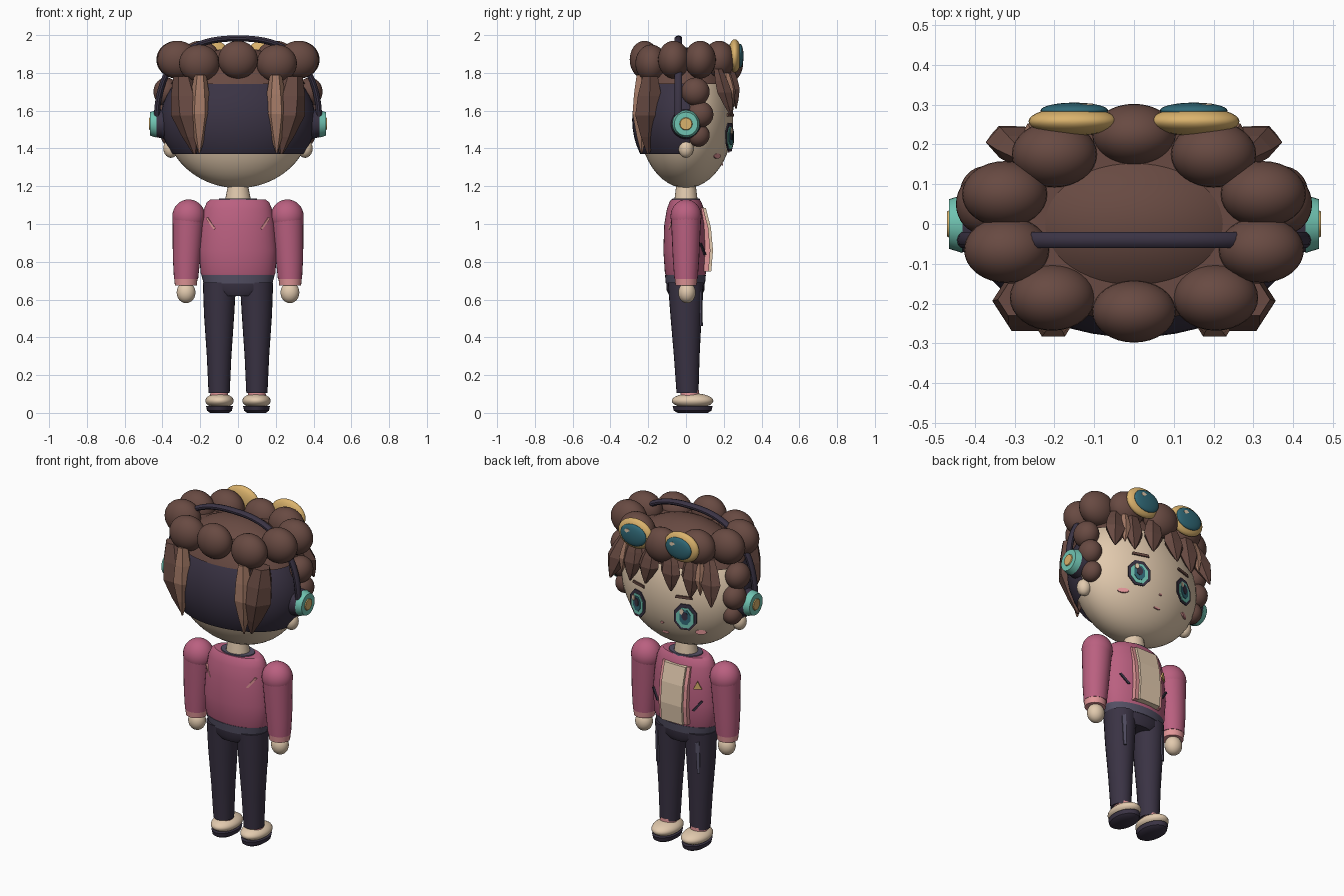
import bpy, bmesh, math
from mathutils import Vector, Matrix

if "Cube" in bpy.data.objects:
    bpy.data.objects.remove(bpy.data.objects["Cube"])


def srgb(r, g, b):
    def f(c):
        c /= 255
        return c / 12.92 if c <= 0.04045 else ((c + 0.055) / 1.055) ** 2.4
    return (f(r), f(g), f(b), 1)


COLOURS = dict(skin=(226, 202, 174), brown=(104, 74, 66), light_brown=(164, 122, 102),
               navy=(58, 51, 68), pink=(186, 96, 128), light_pink=(226, 150, 152),
               teal=(112, 196, 178), gold=(218, 178, 108), deep_teal=(48, 104, 118),
               slate=(84, 80, 100))
MATS = {}
for key, rgb in COLOURS.items():
    MATS[key] = bpy.data.materials.new(key)
    MATS[key].diffuse_color = srgb(*rgb)


def finish(name, bm, mat, smooth=True):
    bmesh.ops.recalc_face_normals(bm, faces=bm.faces)
    me = bpy.data.meshes.new(name)
    bm.to_mesh(me)
    bm.free()
    me.materials.append(MATS[mat])
    ob = bpy.data.objects.new(name, me)
    bpy.context.collection.objects.link(ob)
    if smooth:
        bpy.ops.object.select_all(action='DESELECT')
        ob.select_set(True)
        bpy.context.view_layer.objects.active = ob
        bpy.ops.object.shade_smooth_by_angle(angle=math.radians(40))
    return ob


def ball(name, loc, size, mat, cuts=(), seg=32):
    """Ellipsoid, optionally trimmed: each cut is (point, normal), the normal side goes."""
    bm = bmesh.new()
    bmesh.ops.create_uvsphere(bm, u_segments=seg, v_segments=seg // 2, radius=1)
    bm.transform(Matrix.Translation(loc) @ Matrix.Diagonal((*size, 1)))
    for co, no in cuts:
        bmesh.ops.bisect_plane(bm, geom=bm.verts[:] + bm.edges[:] + bm.faces[:],
                               plane_co=co, plane_no=no, clear_outer=True)
    return finish(name, bm, mat)


def loft(name, rings, mat, n=24, smooth=True):
    """Skin of elliptical rings (x, y, z, rx, ry) with closed ends."""
    bm = bmesh.new()
    loops = []
    for x, y, z, rx, ry in rings:
        loops.append([bm.verts.new((x + rx * math.cos(2 * math.pi * i / n),
                                    y + ry * math.sin(2 * math.pi * i / n), z)) for i in range(n)])
    for a, b in zip(loops, loops[1:]):
        for i in range(n):
            bm.faces.new((a[i], a[(i + 1) % n], b[(i + 1) % n], b[i]))
    bm.faces.new(loops[0])
    bm.faces.new(loops[-1])
    return finish(name, bm, mat, smooth)


def prism(name, pts, depth, mat, loc=(0, 0, 0), yaw=0.0):
    """Outline in local XZ, thickened along local Y."""
    bm = bmesh.new()
    f = bm.faces.new([bm.verts.new((x, -depth / 2, z)) for x, z in pts])
    ext = bmesh.ops.extrude_face_region(bm, geom=[f])['geom']
    bmesh.ops.translate(bm, vec=(0, depth, 0), verts=[v for v in ext if isinstance(v, bmesh.types.BMVert)])
    bm.transform(Matrix.Translation(loc) @ Matrix.Rotation(yaw, 4, 'Z'))
    return finish(name, bm, mat, False)


def disc(name, loc, r, depth, mat, axis='X', rz=None):
    bm = bmesh.new()
    bmesh.ops.create_cone(bm, cap_ends=True, segments=32, radius1=r, radius2=r * 0.85, depth=depth)
    side = 1 if loc[0] > 0 else -1
    bm.transform(Matrix.Translation(loc) @ Matrix.Rotation(side * math.pi / 2, 4, 'Y'))
    return finish(name, bm, mat)


def lock(name, top, tip, w, d, mat):
    """Faceted hair lock, broad in the middle and pointed at the tip."""
    a, b = Vector(top), Vector(tip)
    rings = []
    for t, k in ((0, 0.55), (0.25, 0.85), (0.5, 1), (0.78, 0.55), (1, 0.08)):
        p = a.lerp(b, t)
        rings.append((*p, w * k, d * k))
    return loft(name, rings, mat, 6, False)


def oval(rx, rz, n):
    return [(rx * math.cos(2 * math.pi * (i + .5) / n), rz * math.sin(2 * math.pi * (i + .5) / n))
            for i in range(n)]


# Head, scalp and back of the head
C = Vector((0, 0, 1.55))
ball("head", C, (0.39, 0.25, 0.36), 'skin', seg=48)
ball("back_of_head", C, (0.41, 0.285, 0.34), 'navy',
     [((0, 0, 1.74), (0, 0, 1)), ((0, 0, 1.37), (0, 0, -1)), ((0, 0.02, 0), (0, 1, 0))], 48)
ball("hair_cap", C, (0.41, 0.28, 0.385), 'brown', [((0, 0, 1.74), (0, 0, -1))], 48)


def face_y(x, z):
    return 0.25 * math.sqrt(max(0, 1 - (x / 0.39) ** 2 - ((z - 1.55) / 0.36) ** 2))


# Ring of curls around the crown
ball("curl_front", (0, 0.225, 1.85), (0.105, 0.077, 0.1), 'brown')
ball("curl_back", (0, -0.22, 1.87), (0.105, 0.078, 0.1), 'brown')
prism_ring = [(0.34, 0.22, 1.84), (0.34, 0.22, 1.872)]
loft("hair_tie", [(0, 0, z, rx, ry) for rx, ry, z in prism_ring], 'brown', 32)

for s, side in ((1, "right"), (-1, "left")):
    for i, (x, y, z) in enumerate(((0.2, 0.175, 1.87), (0.325, 0.075, 1.87),
                                   (0.32, -0.065, 1.87), (0.205, -0.185, 1.85))):
        ball(f"curl_{side}_{i}", (s * x, y, z), (0.107, 0.083, 0.1), 'brown')
    # Curls falling in front of the ears
    for i, (x, y, z, r) in enumerate(((0.38, 0.05, 1.7, 0.075), (0.375, 0.075, 1.58, 0.07),
                                      (0.355, 0.065, 1.47, 0.06))):
        ball(f"side_curl_{side}_{i}", (s * x, y, z), (r * 0.9, r, r), 'brown')
    # Long locks at the back
    lock(f"back_lock_{side}", (s * 0.29, -0.19, 1.78), (s * 0.23, -0.2, 1.37), 0.095, 0.085, 'brown')
    lock(f"light_back_lock_{side}", (s * 0.2, -0.235, 1.79), (s * 0.205, -0.235, 1.375), 0.058, 0.055, 'light_brown')
    # Fringe
    lock(f"fringe_outer_{side}", (s * 0.27, 0.17, 1.82), (s * 0.335, 0.24, 1.57), 0.07, 0.045, 'brown')
    lock(f"fringe_middle_{side}", (s * 0.19, 0.21, 1.82), (s * 0.2, 0.245, 1.59), 0.065, 0.04, 'brown')
    lock(f"fringe_inner_{side}", (s * 0.06, 0.235, 1.82), (s * 0.085, 0.265, 1.61), 0.065, 0.04, 'brown')
    lock(f"fringe_light_{side}", (s * 0.245, 0.21, 1.8), (s * 0.26, 0.235, 1.62), 0.03, 0.035, 'light_brown')

    # Ears and headphone cups
    ball(f"ear_{side}", (s * 0.355, 0, 1.4), (0.04, 0.04, 0.05), 'skin', seg=20)
    disc(f"ear_pad_{side}", (s * 0.415, 0, 1.53), 0.08, 0.05, 'navy')
    disc(f"ear_cup_{side}", (s * 0.448, 0, 1.53), 0.073, 0.035, 'teal')
    disc(f"ear_cup_centre_{side}", (s * 0.466, 0, 1.53), 0.036, 0.009, 'gold')

    # Goggles resting on the fringe
    ball(f"goggle_rim_{side}", (s * 0.153, 0.258, 1.89), (0.112, 0.036, 0.088), 'gold')
    ball(f"goggle_lens_{side}", (s * 0.15, 0.285, 1.89), (0.085, 0.02, 0.064), 'deep_teal')
    prism(f"goggle_glint_{side}", oval(0.018, 0.012, 8), 0.006, 'skin', (s * 0.15 + 0.03, 0.3, 1.915))

    # Eyes, brows and cheeks
    yaw = -s * 0.3
    out = Vector((math.sin(-yaw), math.cos(yaw), 0))
    e = Vector((s * 0.157, 0.231, 1.46))
    for i, (part, rx, rz, dz, n, mat) in enumerate((
            ("outline", 0.07, 0.082, 0, 8, 'navy'), ("iris", 0.054, 0.064, -0.004, 8, 'teal'),
            ("pupil", 0.034, 0.046, 0, 8, 'deep_teal'), ("pupil_core", 0.018, 0.026, 0.008, 8, 'navy'))):
        prism(f"eye_{part}_{side}", oval(rx, rz, n), 0.006, mat, e + out * 0.003 * i + Vector((0, 0, dz)), yaw)
    prism(f"eye_glint_{side}", oval(0.013, 0.018, 6), 0.006, 'skin', e + out * 0.012 + Vector((0.02, 0, 0.032)), yaw)
    prism(f"brow_{side}", [(-0.05, 0), (0.05, 0), (0.045, 0.015), (-0.045, 0.015)], 0.008, 'brown',
          (s * 0.15, face_y(0.15, 1.57) + 0.005, 1.57), yaw)
    prism(f"cheek_{side}", oval(0.032, 0.014, 12), 0.008, 'light_pink',
          (s * 0.215, face_y(0.215, 1.36) + 0.003, 1.36), -s * 0.55)

    # Sleeves, cuffs and hands
    loft(f"sleeve_{side}", [(s * 0.275, 0, 0.71, 0.064, 0.062), (s * 0.272, 0, 0.82, 0.073, 0.07),
                            (s * 0.262, 0, 1.04, 0.085, 0.08)], 'pink')
    ball(f"shoulder_{side}", (s * 0.261, 0, 1.04), (0.087, 0.082, 0.09), 'pink')
    loft(f"cuff_{side}", [(s * 0.276, 0, 0.675, 0.058, 0.056), (s * 0.276, 0, 0.715, 0.062, 0.06)], 'light_pink')
    ball(f"hand_{side}", (s * 0.275, 0.005, 0.637), (0.05, 0.046, 0.056), 'skin', seg=24)

    # Jacket pockets and back slashes
    slash = [(-s * 0.03, -0.03), (-s * 0.018, -0.034), (s * 0.03, 0.024), (s * 0.02, 0.03)]
    prism(f"pocket_{side}", slash, 0.009, 'navy', (s * 0.14, 0.09, 0.87), -s * 0.47)
    prism(f"back_slash_{side}", slash, 0.009, 'light_pink', (s * 0.143, -0.077, 1.005), s * 0.5)

    # Trouser legs, creases, socks and shoes
    loft(f"leg_{side}", [(s * 0.1, 0.008, 0.105, 0.056, 0.058), (s * 0.1, 0.004, 0.3, 0.065, 0.068),
                         (s * 0.1, 0, 0.52, 0.08, 0.083), (s * 0.098, -0.002, 0.69, 0.088, 0.094)], 'navy')
    prism(f"crease_{side}", [(-0.012, -0.1), (0.004, -0.1), (0.014, 0.08), (-0.008, 0.09)], 0.009, 'slate',
          (s * 0.135, 0.08, 0.56), -s * 0.4)
    loft(f"sock_{side}", [(s * 0.1, 0.02, 0.07, 0.05, 0.05), (s * 0.1, 0.02, 0.12, 0.045, 0.048)], 'light_pink')
    ball(f"shoe_{side}", (s * 0.098, 0.035, 0.064), (0.075, 0.11, 0.04), 'skin')
    loft(f"sole_{side}", [(s * 0.098, 0.035, 0, 0.05, 0.08), (s * 0.098, 0.035, 0.012, 0.066, 0.1),
                          (s * 0.098, 0.035, 0.036, 0.071, 0.106)], 'navy')

# Nose and mouth
prism("nose", oval(0.009, 0.006, 6), 0.008, 'light_pink', (0, face_y(0, 1.385) + 0.003, 1.385))
prism("mouth", oval(0.022, 0.006, 8), 0.008, 'light_pink', (0, face_y(0, 1.315) + 0.003, 1.315))

# Headphone band swept over the crown
bm = bmesh.new()
prev = None
for i in range(41):
    t = math.pi * i / 40
    c, sn = math.cos(t), math.sin(t)
    p = Vector((math.copysign(abs(c) ** 0.8, c) * 0.43, -0.04, 1.53 + 0.452 * sn ** 0.85))
    nrm = Vector((c, 0, sn))
    ring = [bm.verts.new(p + nrm * 0.016 * math.cos(a) + Vector((0, 0.021 * math.sin(a), 0)))
            for a in (2 * math.pi * k / 10 for k in range(10))]
    if prev:
        for k in range(10):
            bm.faces.new((prev[k], prev[(k + 1) % 10], ring[(k + 1) % 10], ring[k]))
    prev = ring
finish("headphone_band", bm, 'navy')

# Neck, collar, jacket, hem and hips
loft("neck", [(0, 0, 1.1, 0.07, 0.065), (0, 0, 1.14, 0.066, 0.06), (0, 0, 1.22, 0.05, 0.05)], 'skin')
loft("collar", [(0, 0, 1.11, 0.11, 0.08), (0, 0, 1.135, 0.1, 0.072)], 'slate')
loft("jacket", [(0, -0.003, z, rx, ry) for z, rx, ry in (
    (0.715, 0.185, 0.1), (0.74, 0.198, 0.109), (0.86, 0.206, 0.117), (1.0, 0.194, 0.112),
    (1.08, 0.18, 0.098), (1.115, 0.165, 0.085), (1.13, 0.145, 0.075))], 'pink', 40)
loft("hem", [(0, -0.003, 0.685, 0.182, 0.104), (0, -0.003, 0.73, 0.194, 0.108)], 'slate', 40)
loft("hips", [(0, -0.003, 0.62, 0.12, 0.085), (0, -0.003, 0.65, 0.176, 0.1), (0, -0.003, 0.7, 0.18, 0.102)], 'navy', 32)

# Shirt front with light trims, and the chest badge
front = [(0.06, 1.09), (0.105, 1.085), (0.132, 0.98), (0.143, 0.86), (0.134, 0.75), (0.08, 0.745)]
prism("shirt_front", front, 0.14, 'skin', yaw=math.pi / 2)
for s, side in ((1, "right"), (-1, "left")):
    prism(f"shirt_trim_{side}", [(y - 0.014, z) for y, z in front], 0.022, 'light_pink',
          (s * 0.081, 0, 0), math.pi / 2)
prism("badge", [(-0.024, -0.02), (0.024, -0.02), (0, 0.026)], 0.009, 'gold', (-0.135, 0.083, 0.985), 0.47)

for m in bpy.data.materials:
    if m.users and not m.is_grease_pencil:
        m.use_nodes = True
        m.node_tree.nodes["Principled BSDF"].inputs["Base Color"].default_value = m.diffuse_color
